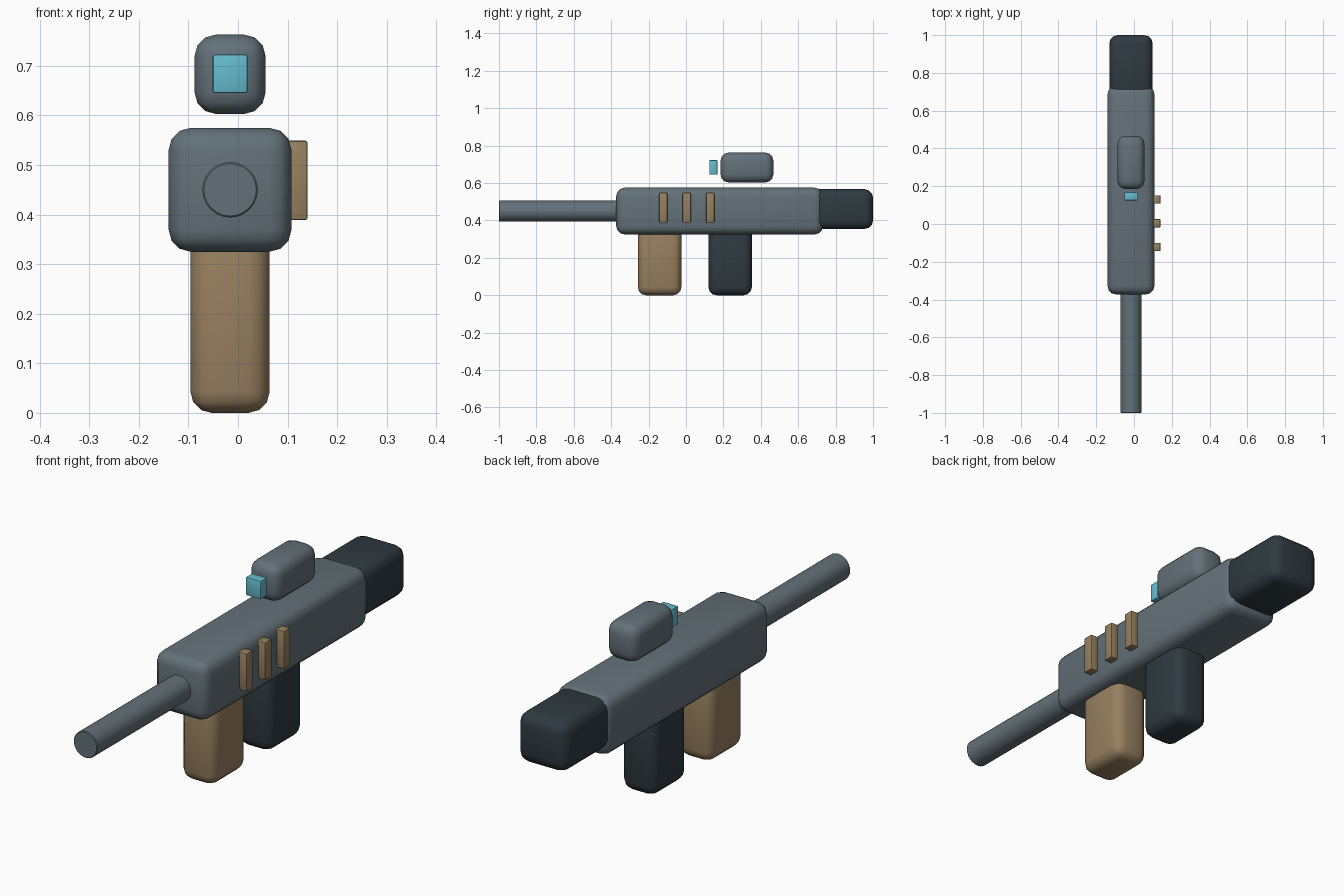
import bpy, bmesh, math

if "Cube" in bpy.data.objects:
    bpy.data.objects.remove(bpy.data.objects["Cube"])

CX = -0.016  # centre line of the rifle, offset by the side ribs


def material(name, rgb):
    m = bpy.data.materials.new(name)
    m.diffuse_color = (*rgb, 1)
    m.use_nodes = True
    m.node_tree.nodes["Principled BSDF"].inputs["Base Color"].default_value = m.diffuse_color
    return m


STEEL = material("steel", (0.125, 0.165, 0.19))
DARK = material("dark_polymer", (0.028, 0.042, 0.052))
TAN = material("tan", (0.31, 0.215, 0.115))
CYAN = material("cyan_glass", (0.13, 0.50, 0.62))


def finish(obj, name, mat, bevel, segments=3):
    """Name, colour, round the sharp edges and smooth the shading."""
    obj.name = obj.data.name = name
    obj.data.materials.append(mat)
    bpy.ops.object.transform_apply(location=False, rotation=True, scale=True)
    bm = bmesh.new()
    bm.from_mesh(obj.data)
    sharp = [e for e in bm.edges if e.calc_face_angle(0) > math.radians(50)]
    bmesh.ops.bevel(bm, geom=sharp, offset=bevel, offset_type='OFFSET',
                    segments=segments, profile=0.5, affect='EDGES')
    bm.to_mesh(obj.data)
    bm.free()
    bpy.ops.object.shade_smooth_by_angle(angle=math.radians(35))


def box(name, x, y, z, mat, bevel, segments=3):
    """Rounded box from (min, max) pairs on each axis."""
    spans = (x, y, z)
    bpy.ops.mesh.primitive_cube_add(size=1, location=[(a + b) / 2 for a, b in spans])
    obj = bpy.context.object
    obj.scale = [b - a for a, b in spans]
    finish(obj, name, mat, bevel, segments)


def wide(w):
    """X span of width w about the centre line."""
    return (CX - w / 2, CX + w / 2)


# Receiver and stock
box("receiver", wide(0.248), (-0.373, 0.732), (0.325, 0.575), STEEL, 0.045)
box("stock", wide(0.23), (0.66, 1.0), (0.355, 0.567), DARK, 0.045)

# Barrel
bpy.ops.mesh.primitive_cylinder_add(vertices=24, radius=0.056, depth=0.72,
                                    location=(CX, -0.64, 0.45),
                                    rotation=(math.pi / 2, 0, 0))
finish(bpy.context.object, "barrel", STEEL, 0.003, 1)

# Grips
box("front_grip", wide(0.16), (-0.257, -0.025), (0, 0.37), TAN, 0.043)
box("rear_grip", wide(0.16), (0.12, 0.352), (0, 0.37), DARK, 0.043)

# Sight and its lens
box("sight", wide(0.143), (0.185, 0.467), (0.603, 0.763), STEEL, 0.043)
box("sight_lens", wide(0.07), (0.125, 0.168), (0.645, 0.723), CYAN, 0.004, 2)

# Side ribs
for i, y in enumerate((-0.122, 0.004, 0.13)):
    box(f"side_rib_{i + 1}", (0.10, 0.14), (y - 0.022, y + 0.022), (0.389, 0.549),
        TAN, 0.004, 2)
